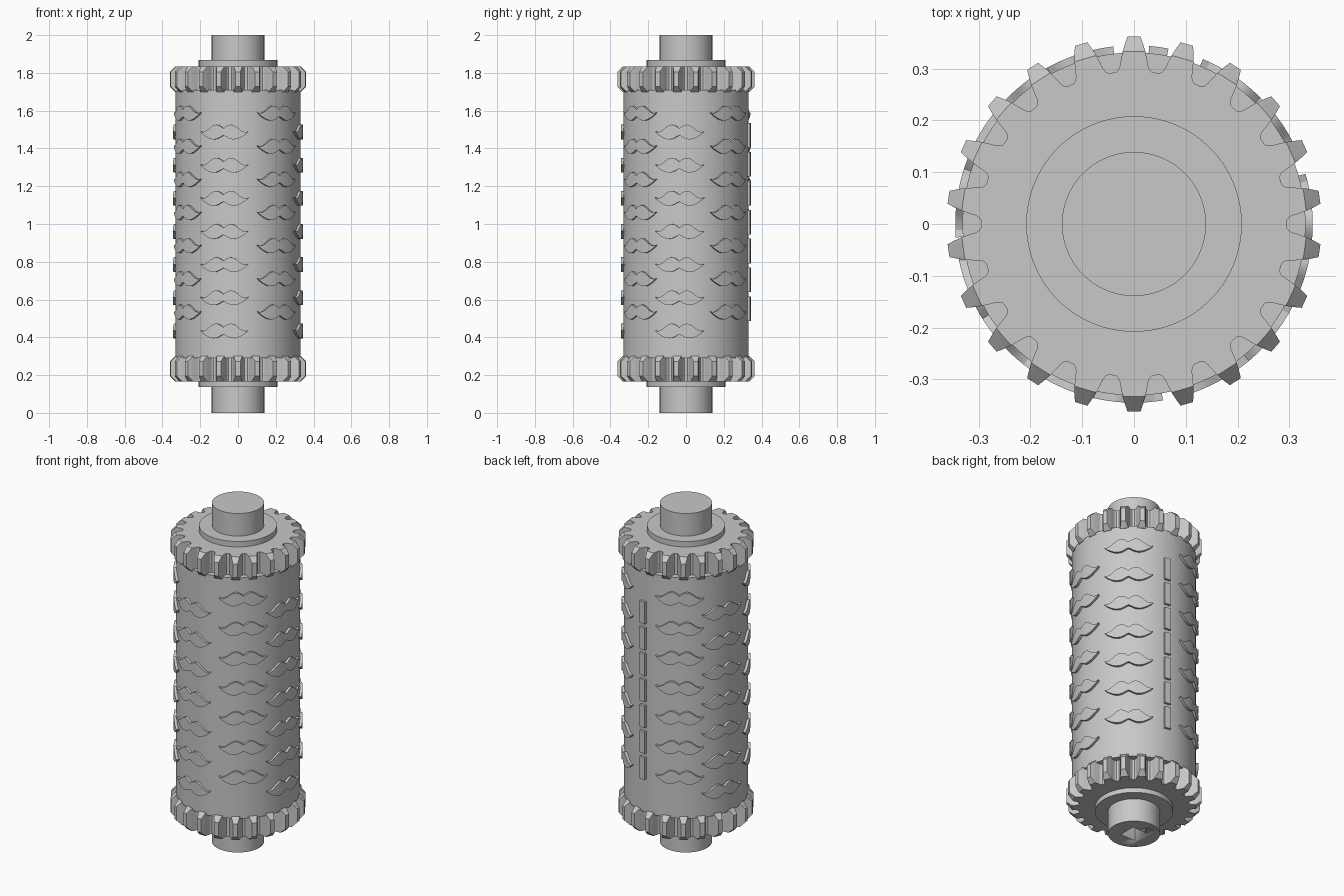
import bpy, bmesh
from math import sin, cos, radians, pi

if "Cube" in bpy.data.objects:
    bpy.data.objects.remove(bpy.data.objects["Cube"])

# one plain grey for the whole roller
GREY = (0.58, 0.58, 0.58, 1)
grey = bpy.data.materials.new("plain_grey")
grey.use_nodes = True
grey.diffuse_color = GREY
grey.node_tree.nodes["Principled BSDF"].inputs["Base Color"].default_value = GREY

BODY_R, RAISED_R = 0.331, 0.345


def finish(bm, name, angle=30):
    bmesh.ops.recalc_face_normals(bm, faces=bm.faces)
    mesh = bpy.data.meshes.new(name)
    bm.to_mesh(mesh)
    bm.free()
    mesh.materials.append(grey)
    obj = bpy.data.objects.new(name, mesh)
    bpy.context.collection.objects.link(obj)
    bpy.ops.object.select_all(action="DESELECT")
    obj.select_set(True)
    bpy.context.view_layer.objects.active = obj
    bpy.ops.object.shade_smooth_by_angle(angle=radians(angle))
    return obj


def around(degrees, r, z):
    """Point on a cylinder; zero degrees is the front, positive goes to +x."""
    a = radians(degrees)
    return (r * sin(a), -r * cos(a), z)


def cylinder(name, r, z0, z1, sides=128):
    bm = bmesh.new()
    bmesh.ops.create_cone(bm, cap_ends=True, segments=sides, radius1=r, radius2=r, depth=z1 - z0)
    bmesh.ops.translate(bm, verts=bm.verts, vec=(0, 0, (z0 + z1) / 2))
    return finish(bm, name)


def gear(name, z0, z1, teeth=22, face_r=0.333):
    # half tooth: degrees from the tooth centre and radius, tip to root
    half = [(2.0, 0.362), (2.9, 0.348), (3.8, face_r), (4.6, 0.317),
            (5.1, 0.306), (5.8, 0.299), (6.8, 0.295)]
    tooth = [(-a, r) for a, r in reversed(half)] + half
    step = 360 / teeth
    outline = [(i * step + a, r) for i in range(teeth) for a, r in tooth]
    bm = bmesh.new()
    rings = []
    # tooth tips are chamfered towards both end faces
    for z, chamfered in ((z0, True), (z0, False), (z1, False), (z1, True)):
        ring = []
        inward = 1 if z == z0 else -1
        for a, r in outline:
            over = max(0, r - face_r)
            if chamfered:
                ring.append(bm.verts.new(around(a, r - over, z)))
            else:
                ring.append(bm.verts.new(around(a, r, z + inward * max(over, 0.001))))
        rings.append(ring)
    n = len(outline)
    for low, high in zip(rings, rings[1:]):
        for i in range(n):
            j = (i + 1) % n
            bm.faces.new((low[i], low[j], high[j], high[i]))
    bm.faces.new(rings[0])
    bm.faces.new(rings[-1])
    return finish(bm, name, 25)


def raised_strip(bm, degrees, z, stations):
    """Raised patch wrapped on the body, from (across, bottom, top) stations."""
    rows = []
    for u, lo, hi in stations:
        a = degrees + u / BODY_R * 180 / pi
        rows.append([bm.verts.new(around(a, r, z + v)) for r, v in
                     ((BODY_R - 0.01, lo), (RAISED_R, lo), (RAISED_R, hi), (BODY_R - 0.01, hi))])
    for p, q in zip(rows, rows[1:]):
        for k in range(4):
            m = (k + 1) % 4
            bm.faces.new((p[k], p[m], q[m], q[k]))
    bm.faces.new(rows[0])
    bm.faces.new(rows[-1])


# core parts
cylinder("roller_body", BODY_R, 0.29, 1.71)
cylinder("collar", 0.208, 0.137, 1.867)
shaft = cylinder("shaft", 0.139, 0, 2)
gear("lower_gear", 0.165, 0.302)
gear("upper_gear", 1.698, 1.835)

# square drive socket in the bottom of the shaft
bm = bmesh.new()
bmesh.ops.create_cube(bm, size=1)
bmesh.ops.scale(bm, verts=bm.verts, vec=(0.1, 0.1, 0.3))
cutter = finish(bm, "socket_cutter")
cutter.hide_render = True
cutter.hide_set(True)
socket = shaft.modifiers.new("socket", "BOOLEAN")
socket.operation = "DIFFERENCE"
socket.object = cutter

# wavy two-lobed reliefs, in staggered columns
half = [(0, -0.018, 0.019), (0.012, -0.024, 0.028), (0.025, -0.032, 0.036),
        (0.04, -0.038, 0.039), (0.055, -0.039, 0.035), (0.07, -0.037, 0.025),
        (0.085, -0.031, 0.012), (0.1, -0.022, 0.003), (0.115, -0.012, -0.001),
        (0.129, 0.001, 0.003)]
relief = [(-u, lo, hi) for u, lo, hi in reversed(half[1:])] + half
LOW, HIGH = 0.434, 0.534
columns = [(-13, LOW), (40, HIGH), (84, LOW), (135, HIGH), (209, HIGH), (252, LOW), (302, HIGH)]
ROWS = 7
bm = bmesh.new()
for degrees, start in columns:
    for row in range(ROWS):
        raised_strip(bm, degrees, start + row * 0.1755, relief)
finish(bm, "wavy_reliefs")

# vertical row of dashes at the back
bm = bmesh.new()
dash = [(u, -0.065, 0.065) for u in (-0.018, 0, 0.018)]
for row in range(ROWS):
    raised_strip(bm, 172, 1.01 + (row - 3) * 0.153, dash)
finish(bm, "back_dashes")
